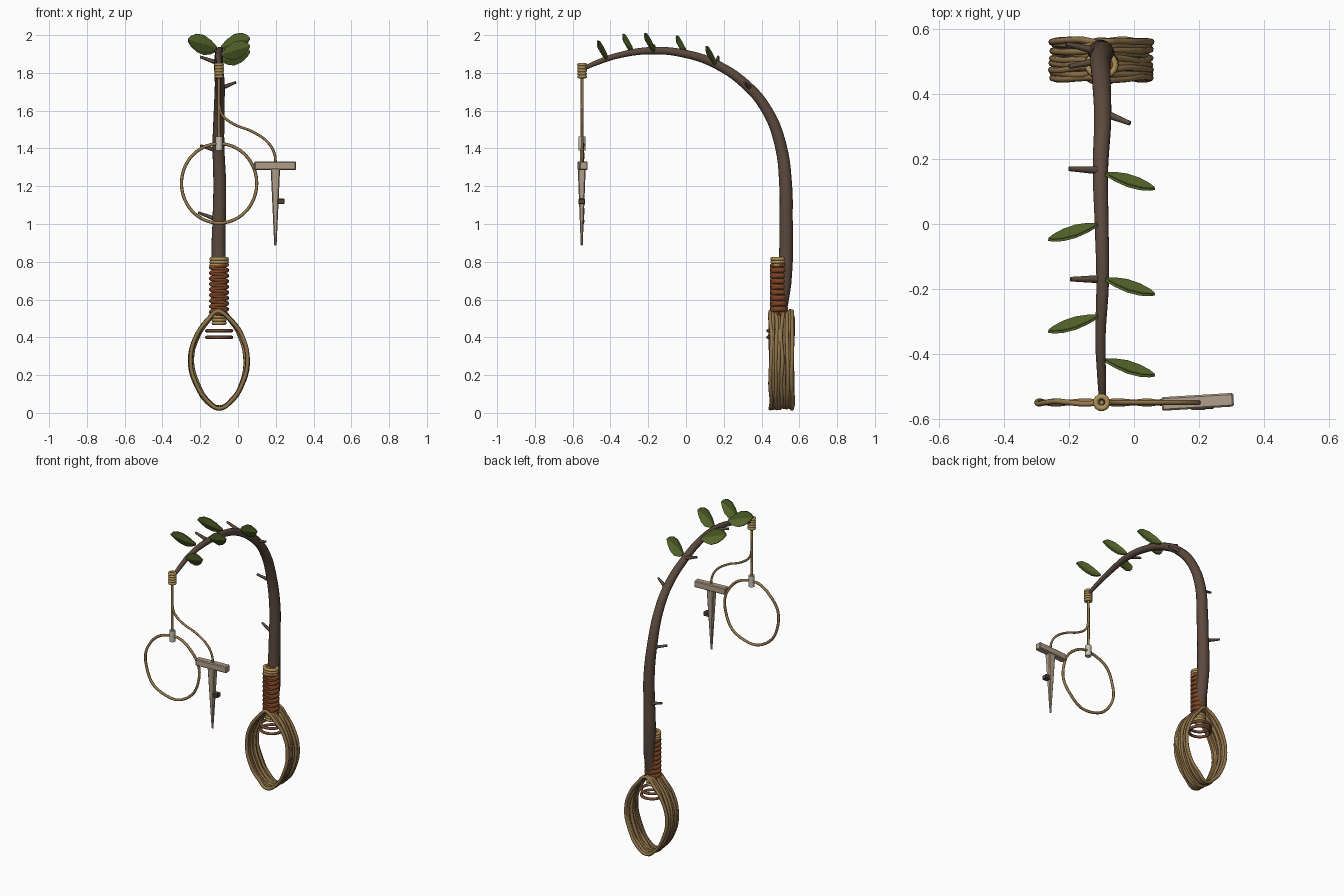
import bpy, math, random
from mathutils import Vector, Matrix

random.seed(4)
cube = bpy.data.objects.get("Cube")
if cube:
    bpy.data.objects.remove(cube)


def material(name, r, g, b):
    col = tuple((c / 255) ** 2.2 for c in (r, g, b)) + (1,)
    m = bpy.data.materials.new(name)
    m.use_nodes = True
    m.diffuse_color = col
    m.node_tree.nodes["Principled BSDF"].inputs["Base Color"].default_value = col
    return m


BARK = material("bark", 92, 75, 64)
ROPE = material("coil_rope", 142, 115, 76)
CORD = material("tan_cord", 150, 122, 80)
BIND = material("yellow_binding", 172, 145, 90)
WRAP = material("rust_wrap", 122, 70, 42)
RING = material("brown_ring", 112, 74, 54)
LEAF = material("leaf_green", 88, 104, 48)
WOOD = material("pale_wood", 176, 158, 138)
BONE = material("pale_bone", 196, 194, 180)
DARK = material("dark_wood", 84, 68, 56)
X = -0.1        # plane of the bent sapling
TIP_Y = -0.55   # plane of the hanging snare


def add(name, mesh, mat, smooth=True):
    ob = bpy.data.objects.new(name, mesh)
    bpy.context.collection.objects.link(ob)
    mesh.materials.clear()
    mesh.materials.append(mat)
    if smooth:
        mesh.shade_smooth()
        bpy.ops.object.select_all(action="DESELECT")
        ob.select_set(True)
        bpy.context.view_layer.objects.active = ob
        bpy.ops.object.shade_smooth_by_angle(angle=math.radians(50))
    return ob


def tube(name, paths, radius, mat, closed=False, radii=None, sides=8, steps=5):
    """Sweep a round section along one or more smooth paths."""
    cu = bpy.data.curves.new(name, "CURVE")
    cu.dimensions = "3D"
    cu.bevel_depth = radius
    cu.bevel_resolution = (sides - 4) // 2
    cu.resolution_u = steps
    cu.use_fill_caps = True
    for pts in paths:
        sp = cu.splines.new("BEZIER")
        sp.bezier_points.add(len(pts) - 1)
        sp.use_cyclic_u = closed
        for i, (bp, p) in enumerate(zip(sp.bezier_points, pts)):
            bp.co = p
            bp.handle_left_type = bp.handle_right_type = "AUTO"
            bp.radius = radii[i] if radii else 1
    ob = bpy.data.objects.new(name + "_path", cu)
    bpy.context.collection.objects.link(ob)
    mesh = bpy.data.meshes.new_from_object(
        ob.evaluated_get(bpy.context.evaluated_depsgraph_get()))
    bpy.data.objects.remove(ob)
    return add(name, mesh, mat)


def ring(x, y, z, rx, ry, n=12):
    return [(x + rx * math.cos(i * math.tau / n), y + ry * math.sin(i * math.tau / n), z)
            for i in range(n)]


def block(name, size, centre, mat, taper=1, turn=0, bevel=0.005):
    """Bevelled box, optionally narrowing toward the bottom."""
    bpy.ops.mesh.primitive_cube_add(size=1)
    ob = bpy.context.object
    ob.name = name
    for v in ob.data.vertices:
        k = taper if v.co.z < 0 else 1
        v.co = Vector((v.co.x * size[0] * k, v.co.y * size[1] * k, v.co.z * size[2]))
    ob.data.transform(Matrix.Translation(centre) @ Matrix.Rotation(turn, 4, "Z"))
    ob.data.materials.append(mat)
    mod = ob.modifiers.new("bevel", "BEVEL")
    mod.width = bevel
    mod.segments = 1
    return ob


# Bent sapling trunk
profile = [(.505, .54), (.52, .68), (.53, .85), (.53, 1.02), (.528, 1.2), (.5, 1.42),
           (.43, 1.6), (.32, 1.735), (.16, 1.845), (0, 1.9), (-.18, 1.918),
           (-.36, 1.892), (-.47, 1.855), (TIP_Y, 1.82)]
thick = [.03, .038, .038, .036, .035, .032, .029, .027, .024, .022, .02, .016, .014, .011]
tube("sapling_trunk", [[(X + .004 * math.sin(i * 2.1), y, z) for i, (y, z) in enumerate(profile)]],
     1, BARK, radii=thick, sides=12)

# Cut twig stubs
stubs = [((X, .53, 1.02), (-.21, .555, 1.06)), ((X, .505, 1.385), (-.2, .485, 1.415)),
         ((X, .345, 1.715), (-.012, .31, 1.75)), ((X, .165, 1.85), (-.2, .17, 1.885)),
         ((X, -.17, 1.915), (-.195, -.17, 1.945))]
for i, ends in enumerate(stubs):
    tube(f"twig_stub_{i + 1}", [ends], 1, BARK, radii=[.013, .007], steps=2)


# Leaves standing upright, alternating along the arch
def leaf(name, y, z, side):
    along = Vector((side * .152, -.045, .045))
    across = Vector((0, -.018, .05))
    bulge = Vector((0, -.012, 0))
    base = Vector((X + side * .012, y, z + .008))
    widths = [(0, .12), (.2, .62), (.45, .95), (.7, .85), (.9, .45), (1, .06)]
    verts, faces = [], []
    for t, w in widths:
        mid = base + along * t
        verts += [mid - across * w, mid + bulge * w, mid + across * w]
    for i in range(len(widths) - 1):
        a = i * 3
        faces += [(a, a + 1, a + 4, a + 3), (a + 1, a + 2, a + 5, a + 4)]
    mesh = bpy.data.meshes.new(name)
    mesh.from_pydata(verts, [], faces)
    ob = add(name, mesh, LEAF, smooth=False)
    mod = ob.modifiers.new("thickness", "SOLIDIFY")
    mod.thickness = .008
    mod.offset = 0


for i, (y, z) in enumerate([(.155, 1.86), (-.002, 1.915), (-.17, 1.93), (-.285, 1.925), (-.42, 1.89)]):
    leaf(f"leaf_{i + 1}", y, z, -1 if i % 2 else 1)

# Woven grip: two crossing helices around the trunk foot
weave = []
for sign in (1, -1):
    weave.append([(X + .041 * math.cos(sign * k * math.tau / 8),
                   .492 + .036 * math.sin(sign * k * math.tau / 8),
                   .52 + .265 * k / 72) for k in range(73)])
tube("woven_grip", weave, .0125, WRAP, steps=2)
core = tube("grip_core", [[(X, .492, .52), (X, .492, .82)]], .036, WRAP, sides=12, steps=1)

# Bindings above and below the grip
tube("grip_top_binding", [ring(X, .49, z, .042, .034) for z in (.783, .799, .815)],
     .01, BIND, closed=True, steps=2)
tube("grip_bottom_binding", [ring(X, .495, z, .03, .03) for z in (.475, .492, .509)],
     .01, BIND, closed=True, steps=2)
tube("loose_rings", [ring(X, .5, z, .066, .066) for z in (.4, .435)],
     .009, RING, closed=True, steps=3)

# Teardrop rope coil, each turn slightly different
half = [(.535, .012), (.495, .06), (.41, .118), (.28, .152), (.15, .122), (.06, .062)]
outline = [(w, z) for z, w in half] + [(0, .025)] + [(-w, z) for z, w in reversed(half)]
turns = []
for k in range(9):
    s = random.uniform(.86, 1) if k % 2 else 1
    turns.append([(X + w * s + random.uniform(-.003, .003),
                   .45 + .1125 * k / 8 + random.uniform(-.005, .005),
                   .28 + (z - .28) * (.93 + .07 * s) + random.uniform(-.004, .004))
                  for w, z in outline])
tube("rope_coil", turns, .0105, ROPE, closed=True)

# Tip binding and hanging line
tube("tip_binding", [ring(X, TIP_Y, 1.78 + .016 * k, .018, .018) for k in range(5)],
     .0085, BIND, closed=True, steps=2)
tube("hanging_line", [[(X, TIP_Y, 1.85), (X - .002, TIP_Y, 1.6), (X, TIP_Y, 1.42)]], .008, CORD)

# Snare noose with its slider
noose = [(X + .199 * math.sin(a * math.tau / 24), TIP_Y + .004 * math.sin(a * 1.57),
          1.215 + .21 * math.cos(a * math.tau / 24)) for a in range(24)]
tube("snare_noose", [noose], .0085, CORD, closed=True, steps=3)
tube("noose_slider", [[(X, TIP_Y, 1.39), (X, TIP_Y, 1.463)]], .019, BONE, steps=1)

# Branch line to the trigger
branch = [(X, 1.63), (-.085, 1.58), (-.03, 1.533), (.08, 1.487), (.16, 1.43), (.192, 1.375), (.2, 1.32)]
tube("trigger_line", [[(x, TIP_Y, z) for x, z in branch]], .007, CORD)

# Wooden trigger: crossbar, tapered peg and side nub
block("trigger_crossbar", (.222, .042, .044), (.196, -.548, 1.308), WOOD, turn=.06)
block("trigger_peg", (.05, .042, .41), (.198, -.552, 1.09), WOOD, taper=.25)
block("trigger_nub", (.036, .036, .028), (.228, -.552, 1.12), DARK, bevel=.003)
